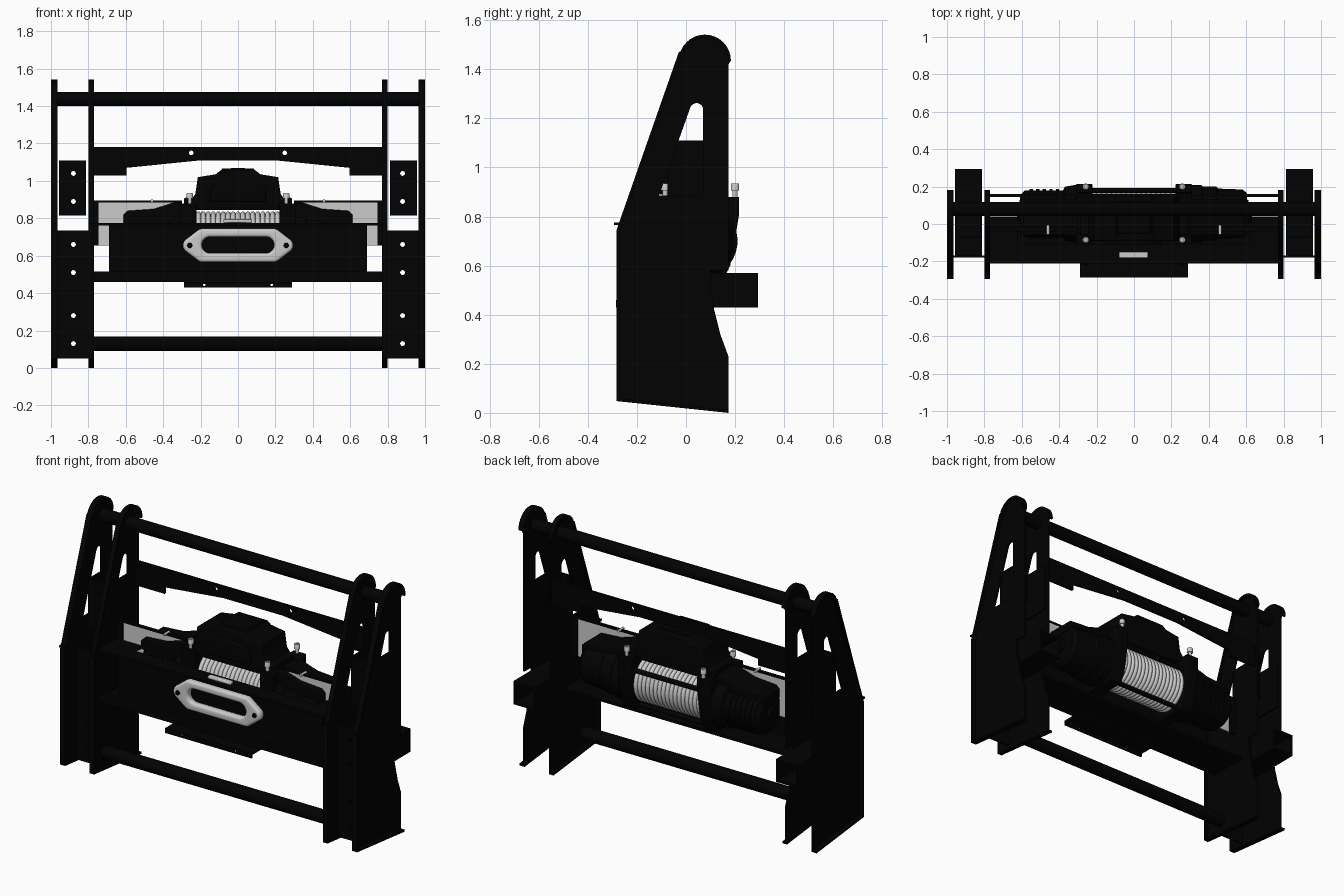
import bpy, bmesh, math
from math import sin, cos, pi, radians
from mathutils import Vector

if "Cube" in bpy.data.objects:
    bpy.data.objects.remove(bpy.data.objects["Cube"])

black = bpy.data.materials.new("black_paint")
black.diffuse_color = (0.0005, 0.0005, 0.0005, 1)
black.use_nodes = True
black.node_tree.nodes["Principled BSDF"].inputs["Base Color"].default_value = black.diffuse_color


def finish(name, bm, dark=True, mirror=False, bevel=0):
    bmesh.ops.remove_doubles(bm, verts=bm.verts, dist=1e-5)
    bmesh.ops.recalc_face_normals(bm, faces=bm.faces)
    me = bpy.data.meshes.new(name)
    bm.to_mesh(me)
    bm.free()
    ob = bpy.data.objects.new(name, me)
    bpy.context.collection.objects.link(ob)
    if dark:
        me.materials.append(black)
    if bevel:
        b = ob.modifiers.new("bevel", 'BEVEL')
        b.width, b.segments = bevel, 2
    if mirror:
        ob.modifiers.new("mirror", 'MIRROR')
    return ob


def box(name, x, y, z, **kw):
    bm = bmesh.new()
    bmesh.ops.create_cube(bm, size=1)
    for v in bm.verts:
        v.co = [(r[0] + r[1]) / 2 + c * (r[1] - r[0]) for r, c in zip((x, y, z), v.co)]
    return finish(name, bm, **kw)


def plate(name, loops, plane, d, rnd=0, **kw):
    """Outline plus holes, extruded between the two depths d across a plane."""
    cu = bpy.data.curves.new(name, 'CURVE')
    cu.dimensions, cu.fill_mode = '2D', 'BOTH'
    cu.extrude = (d[1] - d[0]) / 2 - rnd
    cu.bevel_depth, cu.offset, cu.bevel_resolution = rnd, -rnd, 3
    for pts in loops:
        s = cu.splines.new('POLY')
        s.points.add(len(pts) - 1)
        for p, q in zip(s.points, pts):
            p.co = (q[0], q[1], 0, 1)
        s.use_cyclic_u = True
    ob = bpy.data.objects.new("tmp", cu)
    bpy.context.collection.objects.link(ob)
    me = bpy.data.meshes.new_from_object(ob.evaluated_get(bpy.context.evaluated_depsgraph_get()))
    bpy.data.objects.remove(ob)
    bm = bmesh.new()
    bm.from_mesh(me)
    bpy.data.meshes.remove(me)
    c = (d[0] + d[1]) / 2
    for v in bm.verts:
        a, b, w = v.co
        v.co = {'yz': (c + w, a, b), 'xz': (a, c + w, b), 'xy': (a, b, c + w)}[plane]
    return finish(name, bm, **kw)


def arc(cx, cy, r, a0, a1, n=12):
    return [(cx + r * cos(radians(a0 + (a1 - a0) * i / n)),
             cy + r * sin(radians(a0 + (a1 - a0) * i / n))) for i in range(n + 1)]


def hole(cx, cy, r):
    return arc(cx, cy, r, 0, 337.5, 15)


def lathe(name, axis, centre, prof, n=32, **kw):
    """Closed turned part; prof holds (distance along axis, radius)."""
    bm = bmesh.new()
    k = 'xyz'.index(axis)
    rings = []
    for t, r in prof:
        ring = []
        for i in range(n):
            co = Vector(centre)
            co[k] += t
            co[(k + 1) % 3] += r * cos(2 * pi * (i + .5) / n)
            co[(k + 2) % 3] += r * sin(2 * pi * (i + .5) / n)
            ring.append(bm.verts.new(co))
        rings.append(ring)
    for a, b in zip(rings, rings[1:]):
        for i in range(n):
            j = (i + 1) % n
            bm.faces.new((a[i], a[j], b[j], b[i]))
    bm.faces.new(rings[0])
    bm.faces.new(rings[-1])
    return finish(name, bm, **kw)


def strip(path, t):
    """Closed outline of a strip of thickness t along an open path."""
    P = [Vector(p) for p in path]
    inner = []
    for i, p in enumerate(P):
        ns = []
        for a, b in ((i - 1, i), (i, i + 1)):
            if a >= 0 and b < len(P):
                e = (P[b] - P[a]).normalized()
                ns.append(Vector((e.y, -e.x)))
        m = sum(ns, Vector((0, 0))).normalized()
        inner.append(p + m * t / m.dot(ns[0]))
    return [tuple(p) for p in P + inner[::-1]]


# Side plates with window, and the flange that wraps the front and top edges
rim = [(.173, .0), (-.283, .048), (-.283, .745), (-.03, 1.468)] + arc(.077, 1.435, .106, 158, 0, 14)
outline = rim + [(.173, 1.42), (.173, .58), (.10, .58), (.10, .5), (.115, .42), (.14, .32), (.173, .23)]
window = [(-.11, .885), (.07, .885)] + arc(.043, 1.235, .027, 0, 160, 8)
for nm, px, fx in (("outer", (.965, .977), (.965, 1.0)), ("inner", (.788, .80), (.77, .80))):
    plate(nm + "_side_plates", [outline, window], 'yz', px, mirror=True)
    plate(nm + "_side_flanges", [strip(rim, .012)], 'yz', fx, mirror=True)
    box(nm + "_flange_tabs", fx, (-.293, -.27), (.765, .775), mirror=True)

# Bolt plates, rear tubes and upper channels between each pair of side plates
rect = lambda a, b, c, d: [(a, c), (b, c), (b, d), (a, d)]
plate("front_bolt_plates", [rect(.80, .967, .05, .735)] +
      [hole(.88, z, .013) for z in (.13, .28, .51, .66)], 'xz', (-.18, -.168), mirror=True)
plate("rear_mount_tubes", [rect(.812, .957, .43, .57), rect(.824, .945, .442, .558)],
      'xz', (-.17, .293), mirror=True)
plate("upper_channel_faces", [rect(.812, .957, .815, 1.11), hole(.88, .89, .013), hole(.88, 1.04, .013)],
      'xz', (-.075, -.063), mirror=True)
for nm, x in (("inner", (.812, .822)), ("outer", (.947, .957))):
    box("upper_channel_%s_cheeks" % nm, x, (-.07, .165), (.815, 1.11), mirror=True)

# Cross bars
lathe("top_bar", 'x', (0, .08, 1.437), [(-.967, .038), (.967, .038)])
lathe("bottom_bar", 'x', (0, -.15, .13), [(-.79, .039), (.79, .039)])

# Arched upper crossmember
half = [(.79, 1.03), (.595, 1.03), (.595, 1.07), (.2, 1.11)]
plate("upper_crossmember", [half + [(-x, z) for x, z in half[::-1]] + [(-.79, 1.18), (.79, 1.18)],
      hole(.25, 1.15, .012), hole(-.25, 1.15, .012)], 'xz', (.145, .16))

# Winch tray: recessed front panel between a shelf and a floor
box("tray_front_panel", (-.69, .69), (-.168, -.155), (.46, .775))
box("tray_front_rail", (-.79, .79), (-.212, -.195), (.46, .515))
box("tray_floor", (-.79, .79), (-.21, .04), (.46, .475))
box("tray_shelf", (-.79, .79), (-.21, -.11), (.762, .776))
box("tray_shelf_ends", (.62, .79), (-.11, -.03), (.762, .776), mirror=True)
box("tray_back_plates", (.3, .75), (-.034, -.026), (.655, .887), dark=False, mirror=True)
box("tray_back_top_edges", (.3, .79), (-.04, -.02), (.885, .895), mirror=True)
box("tray_end_plates", (.745, .79), (-.04, -.02), (.655, .89), mirror=True)
plate("lower_bracket", [rect(-.29, .29, -.283, -.155)], 'xy', (.448, .46))
plate("lower_bracket_lip", [rect(-.29, .29, .43, .46), hole(.18, .445, .007), hole(-.18, .445, .007)],
      'xz', (-.285, -.275))

# Fairlead: rounded lens outline with a slot
right = arc(.255, .655, .04, -52, 52, 8) + arc(.19, .705, .04, 55, 90, 4)
right = arc(.19, .605, .04, -90, -55, 4) + right
outer = right + [(-x, z) for x, z in right[::-1]]
slot = arc(.15, .657, .043, -90, 90, 12) + arc(-.15, .657, .043, 90, 270, 12)
plate("fairlead", [outer, slot], 'xz', (-.21, -.165), rnd=.016, dark=False)
lathe("fairlead_bolts", 'y', (.258, 0, .655), [(-.22, .012), (-.20, .018)], n=6, mirror=True)
tab = box("hook_tab", (-.08, .075), (-.182, -.15), (.776, .795), dark=False, bevel=.006)

# Rope drum: wound turns as a rippled turned profile
Y, Z = .055, .70
turns, w = 17, .45 / 17
prof = []
for i in range(turns):
    for k in range(6):
        a = pi * k / 6
        prof.append((-.225 + w * (i + (1 - cos(a)) / 2), .124 + .013 * sin(a)))
lathe("rope_drum", 'x', (0, Y, Z), prof + [(.225, .124)], n=40, dark=False)

# Drum supports, tie rods and cap screws
sup = [(-.05, .54), (.15, .54), (.18, .60), (.195, .68), (.215, .80), (.215, .88), (.17, .88), (.15, .86),
       (-.03, .86), (-.05, .88), (-.108, .88), (-.108, .62)]
plate("drum_supports", [sup], 'yz', (.222, .31), rnd=.006, mirror=True)
for i, (y, z) in enumerate(((.18, .79), (.12, .56))):
    lathe("tie_rod_%d" % i, 'x', (0, y, z), [(-.23, .014), (.23, .014)], n=16)
for nm, y in (("front", -.085), ("rear", .2)):
    lathe(nm + "_cap_screws", 'z', (.258, y, .87), [(0, .01), (.035, .01), (.036, .017), (.062, .017),
          (.065, .015), (.065, .008), (.05, .008)], n=20, dark=False, mirror=True)

# Motor (left) and gearbox (right)
ribs = [(-.31, .155), (-.37, .145), (-.38, .125)]
for i in range(5):
    x = -.40 - i * .035
    ribs += [(x, .125), (x, .132), (x - .018, .132), (x - .018, .125)]
lathe("motor", 'x', (0, Y, Z), ribs + [(-.585, .125), (-.61, .10), (-.61, .04), (-.625, .035)])
lathe("gearbox", 'x', (0, Y, Z), [(.31, .155), (.36, .155), (.37, .145), (.44, .145), (.45, .135),
      (.58, .13), (.605, .11), (.605, .05), (.63, .045), (.63, .02)])
cover = [(.3, .775), (.3, .885), (.34, .885), (.45, .85), (.59, .84), (.612, .82), (.612, .77), (.5, .74)]
plate("housing_covers", [cover], 'xz', (-.06, .13), rnd=.006, mirror=True)
lathe("edge_bolts", 'y', (.46, -.03, .893), [(-.025, .008), (.025, .008)], n=12, dark=False, mirror=True)

# Control box over the drum
h = [(.2, .845), (.25, .875), (.25, .90), (.228, .93), (.215, 1.02), (.12, 1.035), (.095, 1.055)]
sym = lambda pts: pts + [(-x, z) for x, z in pts[::-1]]
plate("control_box", [sym(h)], 'xz', (-.09, .15), rnd=.008)
plate("control_box_front", [sym([(.15, .89), (.15, .96), (.11, 1.0)])], 'xz', (-.11, -.08), rnd=.008)
plate("control_box_lid", [sym([(.1, 1.04), (.085, 1.065), (.03, 1.068)])], 'xz', (-.05, .12), rnd=.004)
box("control_box_feet", (.19, .29), (-.06, .14), (.845, .91), bevel=.01, mirror=True)

# Smooth round surfaces, keep hard edges
bpy.ops.object.select_all(action='SELECT')
bpy.context.view_layer.objects.active = tab
bpy.ops.object.shade_smooth_by_angle(angle=radians(35))
